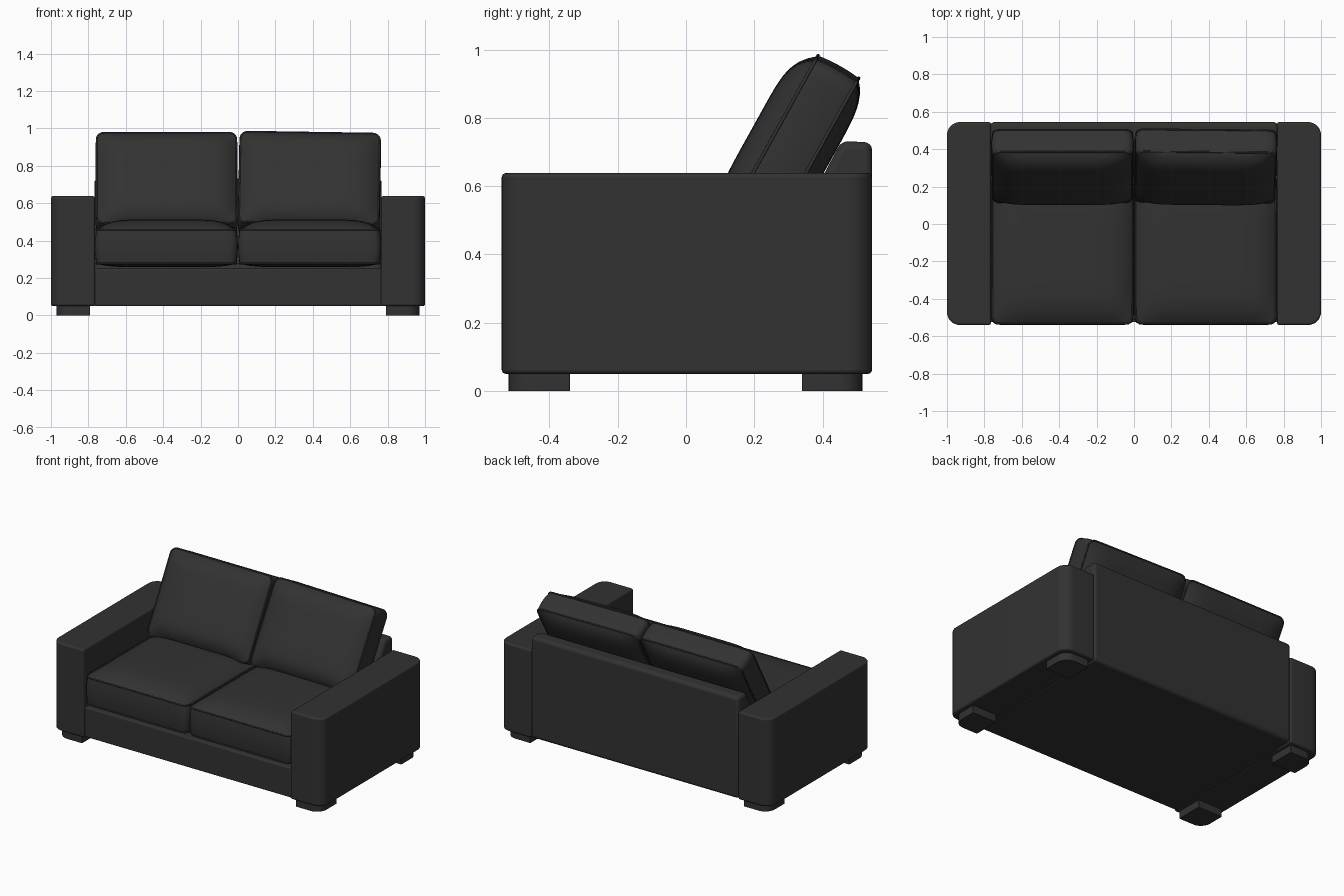
import bpy, bmesh, math
from mathutils import Vector, Matrix

old = bpy.data.objects.get("Cube")
if old:
    bpy.data.objects.remove(old, do_unlink=True)

charcoal = bpy.data.materials.new("charcoal_fabric")
charcoal.use_nodes = True
charcoal.diffuse_color = (0.032, 0.032, 0.032, 1)
charcoal.node_tree.nodes["Principled BSDF"].inputs["Base Color"].default_value = (0.032, 0.032, 0.032, 1)


def finish(obj, bevel=0.0, angle=35):
    obj.data.materials.append(charcoal)
    bpy.ops.object.select_all(action='DESELECT')
    obj.select_set(True)
    bpy.context.view_layer.objects.active = obj
    if bevel:
        mod = obj.modifiers.new("soft_edges", 'BEVEL')
        mod.width, mod.segments = bevel, 4
        mod.limit_method, mod.angle_limit = 'ANGLE', math.radians(50)
    bpy.ops.object.shade_smooth_by_angle(angle=math.radians(angle))
    return obj


def new_object(name, bm):
    bmesh.ops.recalc_face_normals(bm, faces=bm.faces)
    mesh = bpy.data.meshes.new(name)
    bm.to_mesh(mesh)
    bm.free()
    obj = bpy.data.objects.new(name, mesh)
    bpy.context.collection.objects.link(obj)
    return obj


def prism(name, points, offset, bevel):
    """Extrude a closed outline by an offset."""
    bm = bmesh.new()
    face = bm.faces.new([bm.verts.new(p) for p in points])
    ext = bmesh.ops.extrude_face_region(bm, geom=[face])
    moved = [g for g in ext["geom"] if isinstance(g, bmesh.types.BMVert)]
    bmesh.ops.translate(bm, verts=moved, vec=offset)
    return finish(new_object(name, bm), bevel)


def rounded_outline(x0, x1, y0, y1, radii, z, steps=8):
    """Outline in plan; radii run anticlockwise from the (x1, y1) corner."""
    corners = [(x1, y1, -1, -1), (x0, y1, 1, -1), (x0, y0, 1, 1), (x1, y0, -1, 1)]
    pts = []
    for i, ((x, y, sx, sy), r) in enumerate(zip(corners, radii)):
        for k in range(steps + 1):
            a = math.pi / 2 * (i + k / steps)
            pts.append(Vector((x + sx * r + r * math.cos(a), y + sy * r + r * math.sin(a), z)))
    return pts


def cushion(name, half, crown_top, crown_low, radius, puff, place):
    """Pillow box: rounded corners, crowned faces, puffed sides, piped seams."""
    hx, hy, hz = half
    bm = bmesh.new()
    bmesh.ops.create_cube(bm, size=2)
    bmesh.ops.subdivide_edges(bm, edges=bm.edges[:], cuts=27, use_grid_fill=True)
    for v in bm.verts:
        u, w, t = v.co
        p = Vector((hx * u, hy * w))
        q = Vector((max(-hx + radius, min(hx - radius, p.x)),
                    max(-hy + radius, min(hy - radius, p.y))))
        d = p - q
        if d.length > 0:
            d *= max(abs(d.x), abs(d.y)) / d.length
        side = 1 + puff * (1 - t * t) / Vector((hx, hy)).length
        swell = (1 - u ** 6) * (1 - w ** 6)
        z = hz * t
        if abs(t) > 0.999:
            z += swell * (crown_top if t > 0 else -crown_low)
        v.co = ((q.x + d.x) * side, (q.y + d.y) * side, z)
    obj = finish(new_object(name, bm))
    obj.matrix_world = place
    # Piping along both seams
    for label, z in (("upper", hz), ("lower", -hz)):
        curve = bpy.data.curves.new(name + "_piping", 'CURVE')
        curve.dimensions = '3D'
        curve.bevel_depth, curve.bevel_resolution = 0.005, 2
        pts = rounded_outline(-hx, hx, -hy, hy, [radius] * 4, z, 5)
        spline = curve.splines.new('POLY')
        spline.points.add(len(pts) - 1)
        for sp, p in zip(spline.points, pts):
            sp.co = (*p, 1)
        spline.use_cyclic_u = True
        curve.materials.append(charcoal)
        pipe = bpy.data.objects.new(f"{name}_{label}_piping", curve)
        bpy.context.collection.objects.link(pipe)
        pipe.matrix_world = place


# Base rail and seat platform
prism("base", rounded_outline(-0.77, 0.77, -0.525, 0.42, [0.005] * 4, 0.05, 1),
      (0, 0, 0.2), 0.012)

# Sloped back frame
back_profile = [(0.25, 0.05), (0.545, 0.05), (0.545, 0.728), (0.455, 0.732),
                (0.42, 0.665), (0.25, 0.34)]
prism("back_frame", [(-0.768, y, z) for y, z in back_profile], (1.536, 0, 0), 0.022)

for side, s in (("left", 1), ("right", -1)):
    # Arm, with the outer corners rounder than the inner ones
    outline = rounded_outline(0.765, 1.0, -0.54, 0.545, [0.07, 0.012, 0.012, 0.07], 0.05)
    arm = prism(f"{side}_arm", [(s * p.x, p.y, p.z) for p in outline], (0, 0, 0.588), 0.03)

    # Feet, rounded at the outer corner
    for end, y0, y1, radii in (("front", -0.52, -0.34, [0.005, 0.005, 0.005, 0.07]),
                               ("back", 0.34, 0.517, [0.07, 0.005, 0.005, 0.005])):
        foot = rounded_outline(0.79, 0.97, y0, y1, radii, 0)
        prism(f"{side}_{end}_foot", [(s * p.x, p.y, p.z) for p in foot], (0, 0, 0.06), 0)

    # Seat cushion
    cushion(f"{side}_seat_cushion", (0.375, 0.395, 0.09), 0.055, 0.02, 0.04, 0.01,
            Matrix.Translation((s * 0.383, -0.137, 0.368)))

    # Leaning back cushion; the left one sits slightly askew
    skew = Matrix.Rotation(math.radians(-1.0 if s > 0 else 0), 4, 'Z')
    cushion(f"{side}_back_cushion", (0.373, 0.276, 0.068), 0.066, 0.045, 0.04, 0.008,
            Matrix.Translation((s * 0.382, 0.31, 0.703))
            @ Matrix.Rotation(math.radians(61), 4, 'X') @ skew)
